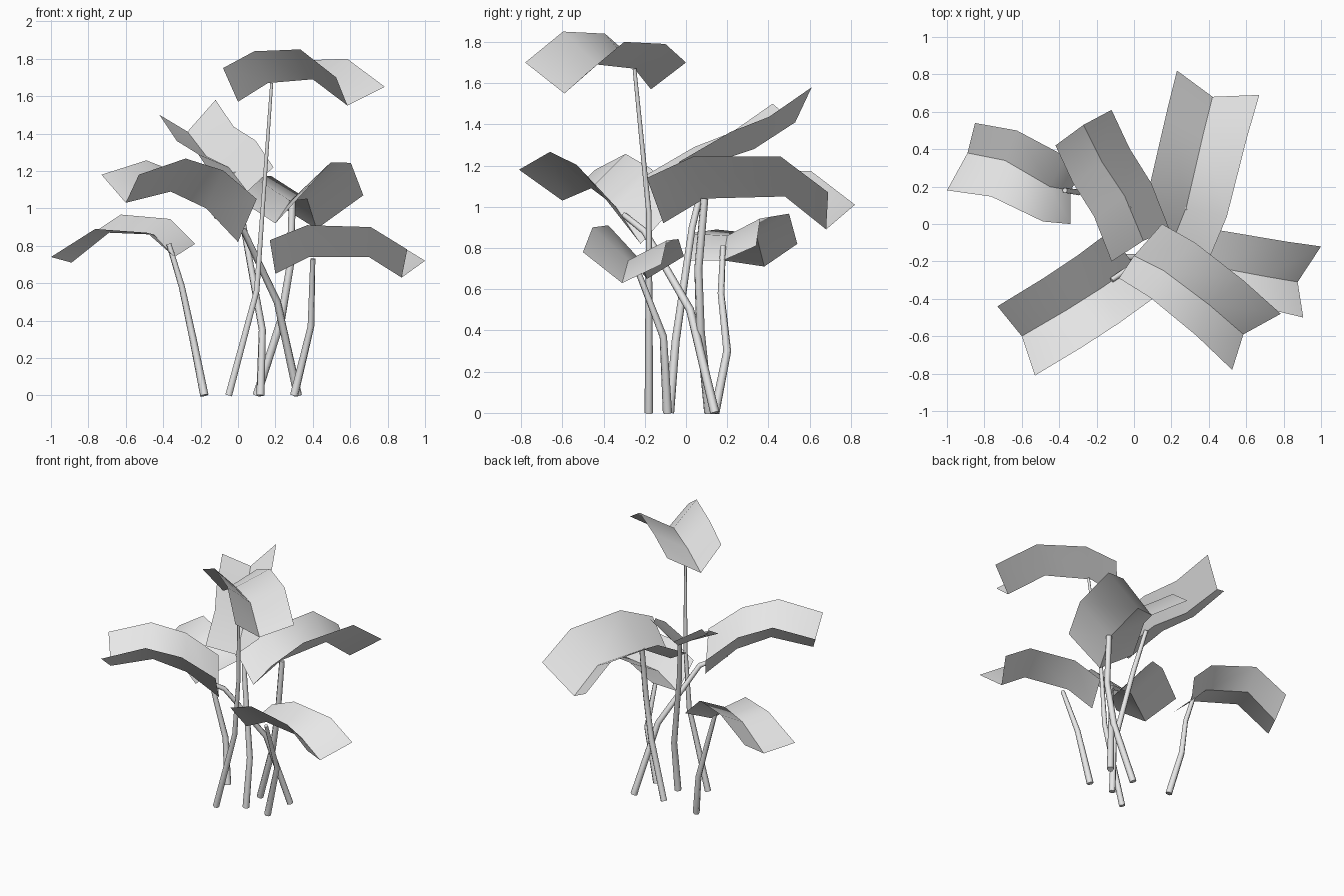
import bpy
import bmesh
from mathutils import Vector

default_cube = bpy.data.objects.get("Cube")
if default_cube:
    bpy.data.objects.remove(default_cube, do_unlink=True)

# One plain grey for the whole plant
plant_grey = bpy.data.materials.new("plain_grey")
plant_grey.use_nodes = True
GREY = (0.8, 0.8, 0.8, 1.0)
plant_grey.diffuse_color = GREY
plant_grey.node_tree.nodes["Principled BSDF"].inputs["Base Color"].default_value = GREY


def add_leaf(name, crease, side_one, side_two):
    """Folded sheet: a crease line with a wing on each side.
    Each side gives its wing offset at the leaf base and at the tip."""
    bm = bmesh.new()
    rows = []
    for index, point in enumerate(crease):
        blend = index / (len(crease) - 1)
        centre = Vector(point)
        wing_one = Vector(side_one[0]).lerp(Vector(side_one[1]), blend)
        wing_two = Vector(side_two[0]).lerp(Vector(side_two[1]), blend)
        rows.append([bm.verts.new(centre + wing_one),
                     bm.verts.new(centre),
                     bm.verts.new(centre + wing_two)])
    for near, far in zip(rows, rows[1:]):
        for left, right in ((0, 1), (1, 2)):
            face = bm.faces.new((near[left], near[right], far[right], far[left]))
            face.smooth = True
        # the fold stays sharp while the length bends smoothly
        bm.edges.get((near[1], far[1])).smooth = False
    bm.normal_update()
    if sum(face.normal.z for face in bm.faces) < 0:
        bmesh.ops.reverse_faces(bm, faces=bm.faces[:])
    mesh = bpy.data.meshes.new(name)
    bm.to_mesh(mesh)
    bm.free()
    mesh.materials.append(plant_grey)
    leaf = bpy.data.objects.new(name, mesh)
    bpy.context.collection.objects.link(leaf)


def add_stem(name, path, thick=0.023, thin=0.014):
    """Tapered, bent tube from the ground to the underside of a leaf."""
    curve = bpy.data.curves.new(name, "CURVE")
    curve.dimensions = "3D"
    curve.bevel_depth = 1.0
    curve.bevel_resolution = 1
    curve.use_fill_caps = True
    curve.materials.append(plant_grey)
    spline = curve.splines.new("POLY")
    spline.points.add(len(path) - 1)
    for index, (point, position) in enumerate(zip(spline.points, path)):
        blend = index / (len(path) - 1)
        point.co = (*position, 1)
        point.radius = thick + (thin - thick) * blend
    spline.use_smooth = True
    stem = bpy.data.objects.new(name, curve)
    bpy.context.collection.objects.link(stem)


# Tall front leaf
add_leaf("tall_leaf",
         crease=[(0, -.17, 1.57), (.16, -.25, 1.67), (.4, -.43, 1.69), (.585, -.59, 1.55)],
         side_one=[(-.08, -.12, .18), (-.06, -.19, .15)],
         side_two=[(.15, .17, .13), (.2, .11, .1)])
add_stem("tall_stem",
         [(-.05, -.18, 0), (.1, -.18, .56), (.13, -.18, .97), (.18, -.25, 1.67)],
         thick=.021, thin=.009)

# Leaf rising towards the back left corner
add_leaf("rising_leaf",
         crease=[(.05, -.09, 1.09), (-.05, .15, 1.22), (-.17, .33, 1.28), (-.27, .53, 1.41)],
         side_one=[(-.17, -.11, .06), (-.15, -.11, .09)],
         side_two=[(.14, .06, .13), (.15, .08, .17)])
add_stem("rising_stem",
         [(.12, -.08, 0), (.13, -.05, .35), (.03, .03, .9), (-.02, .1, 1.19)])

# Long leaf towards the back
add_leaf("back_leaf",
         crease=[(.2, -.11, .92), (.28, .09, 1.04), (.37, .48, 1.05), (.42, .68, .89)],
         side_one=[(.2, -.08, .22), (.25, .01, .18)],
         side_two=[(-.2, .1, .13), (-.19, .14, .12)])
add_stem("back_stem",
         [(.1, .11, 0), (.23, .07, .4), (.28, .06, .7), (.29, .09, 1.04)],
         thin=.019)

# Leaf towards the front right corner
add_leaf("front_leaf",
         crease=[(0, -.22, .82), (-.17, -.34, 1), (-.36, -.46, 1.09), (-.6, -.6, 1.03)],
         side_one=[(.1, -.18, .23), (.07, -.21, .15)],
         side_two=[(-.13, .18, .2), (-.13, .16, .15)])
add_stem("front_stem",
         [(.32, .14, 0), (.21, .02, .5), (.03, -.2, .88), (-.12, -.3, .96)])

# Low leaf on the left
add_leaf("low_left_leaf",
         crease=[(.2, -.19, .65), (.38, -.22, .74), (.7, -.28, .74), (.875, -.31, .63)],
         side_one=[(-.03, -.14, .18), (.03, -.19, .15)],
         side_two=[(.08, .18, .11), (.125, .19, .09)])
add_stem("low_left_stem",
         [(.3, -.09, 0), (.39, -.11, .37), (.4, -.25, .73)])

# Low leaf on the right
add_leaf("low_right_leaf",
         crease=[(-.34, .18, .74), (-.45, .2, .86), (-.69, .34, .87), (-.89, .38, .71)],
         side_one=[(0, -.18, 0), (-.11, -.2, .03)],
         side_two=[(.11, .16, .07), (.04, .16, .11)])
add_stem("low_right_stem",
         [(-.18, .14, 0), (-.24, .2, .3), (-.3, .17, .58), (-.37, .18, .81)])
